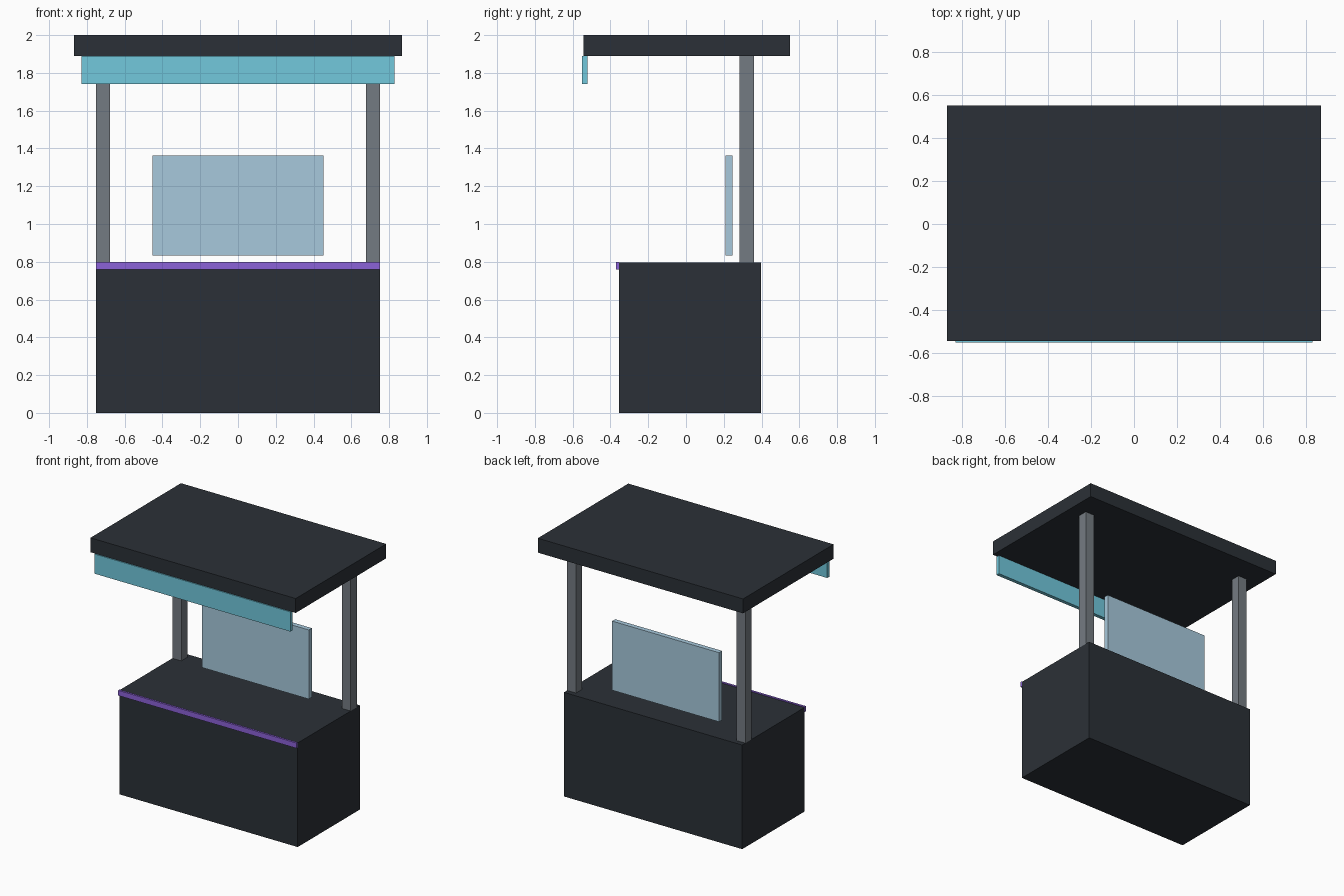
import bpy

if "Cube" in bpy.data.objects:
    bpy.data.objects.remove(bpy.data.objects["Cube"])


def material(name, rgb):
    mat = bpy.data.materials.new(name)
    mat.diffuse_color = (*rgb, 1.0)
    mat.use_nodes = True
    mat.node_tree.nodes["Principled BSDF"].inputs["Base Color"].default_value = mat.diffuse_color
    return mat


def box(name, x, y, z, mat):
    """Box from (min, max) ranges on each axis."""
    ranges = (x, y, z)
    bpy.ops.mesh.primitive_cube_add(size=1, location=[(a + b) / 2 for a, b in ranges])
    obj = bpy.context.object
    obj.name = name
    obj.scale = [b - a for a, b in ranges]
    bpy.ops.object.transform_apply(location=False, rotation=False, scale=True)
    obj.data.materials.append(mat)
    return obj


dark = material("dark_panel", (0.024, 0.030, 0.038))
metal = material("grey_metal", (0.175, 0.198, 0.223))
purple = material("purple_trim", (0.26, 0.122, 0.686))
cyan = material("cyan_sign", (0.168, 0.578, 0.716))
glass = material("pale_screen", (0.39, 0.584, 0.716))

# Counter with a thin trim along its front top edge
box("counter", (-0.753, 0.753), (-0.355, 0.397), (0, 0.795), dark)
box("counter_trim", (-0.753, 0.753), (-0.37, -0.354), (0.76, 0.80), purple)

# Two rear posts carrying the roof
for side, label in ((-1, "left"), (1, "right")):
    x = sorted((side * 0.753, side * 0.678))
    box(label + "_post", x, (0.284, 0.359), (0.795, 1.89), metal)

# Roof slab with a sign board hanging under its front edge
box("roof", (-0.867, 0.867), (-0.542, 0.55), (1.89, 2.0), dark)
box("sign_board", (-0.828, 0.828), (-0.55, -0.522), (1.74, 1.89), cyan)

# Display screen above the counter
box("display_screen", (-0.452, 0.452), (0.209, 0.246), (0.834, 1.362), glass)
